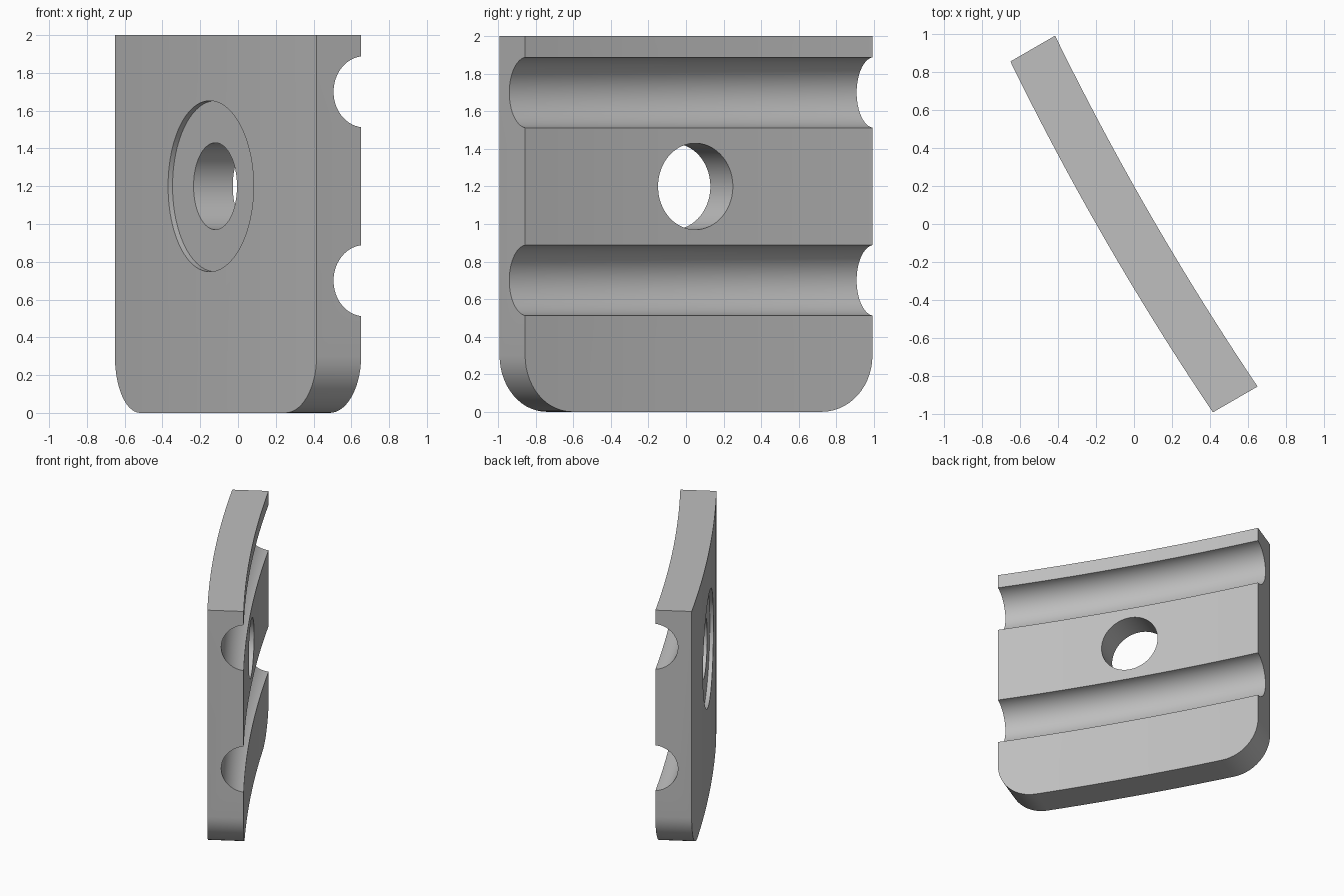
import bpy, bmesh
from math import sin, cos, pi, radians
from mathutils import Matrix, Vector

cube = bpy.data.objects.get("Cube")
if cube:
    bpy.data.objects.remove(cube, do_unlink=True)

HALF_LEN, HALF_THICK, HEIGHT = 1.068, 0.136, 2.0
SAG, CORNER = 0.037, 0.30


def bow(y):
    """Sideways offset of the gently bowed plate at a distance along it."""
    return -SAG * (1 - (y / HALF_LEN) ** 2)


def make_object(name, bm):
    bmesh.ops.recalc_face_normals(bm, faces=bm.faces)
    mesh = bpy.data.meshes.new(name)
    bm.to_mesh(mesh)
    bm.free()
    obj = bpy.data.objects.new(name, mesh)
    bpy.context.collection.objects.link(obj)
    return obj


def loft(name, rings):
    """Join a row of equal cross-sections into a closed solid."""
    bm = bmesh.new()
    loops = [[bm.verts.new(p) for p in ring] for ring in rings]
    for a, b in zip(loops, loops[1:]):
        for i in range(len(a)):
            j = (i + 1) % len(a)
            bm.faces.new((a[i], a[j], b[j], b[i]))
    bm.faces.new(loops[0])
    bm.faces.new(loops[-1])
    return make_object(name, bm)


def cylinder_x(name, radius, x0, x1, z):
    """Round cutter running across the plate thickness."""
    bm = bmesh.new()
    place = Matrix.Translation(Vector(((x0 + x1) / 2, 0, z))) @ Matrix.Rotation(pi / 2, 4, 'Y')
    bmesh.ops.create_cone(bm, cap_ends=True, segments=96, radius1=radius,
                          radius2=radius, depth=x1 - x0, matrix=place)
    return make_object(name, bm)


def groove(name, z, radius=0.1886, steps=30):
    """Round channel cutter that follows the bow of the plate."""
    rings = []
    for i in range(steps + 1):
        y = (2 * i / steps - 1) * (HALF_LEN + 0.1)
        x = bow(y) + HALF_THICK + 0.02
        rings.append([(x + radius * cos(a), y, z + radius * sin(a))
                      for a in (2 * pi * k / 64 for k in range(64))])
    return loft(name, rings)


# Plate: bowed slab with rounded lower corners
inner = HALF_LEN - CORNER
angles = [pi / 2 * k / 14 for k in range(15)]
side = [(inner + CORNER * sin(a), CORNER * (1 - cos(a))) for a in angles]
middle = [(inner * (2 * i / 20 - 1), 0) for i in range(1, 20)]
outline = [(-y, z) for y, z in reversed(side)] + middle + side
plate = loft("clamp_plate", [
    [(bow(y) - HALF_THICK, y, z), (bow(y) + HALF_THICK, y, z),
     (bow(y) + HALF_THICK, y, HEIGHT), (bow(y) - HALF_THICK, y, HEIGHT)]
    for y, z in outline])

# Two channels, bolt hole and shallow washer recess
cutters = [
    groove("upper_groove_cutter", 1.70),
    groove("lower_groove_cutter", 0.70),
    cylinder_x("recess_cutter", 0.4525, -0.5, -HALF_THICK - 0.003, 1.2),
    cylinder_x("bolt_hole_cutter", 0.23, -0.6, 0.6, 1.2),
]
bpy.ops.object.select_all(action='DESELECT')
bpy.context.view_layer.objects.active = plate
plate.select_set(True)
for cutter in cutters:
    cutter.hide_render = True
    mod = plate.modifiers.new("cut", 'BOOLEAN')
    mod.operation, mod.solver, mod.object = 'DIFFERENCE', 'EXACT', cutter
    bpy.ops.object.modifier_apply(modifier=mod.name)
    bpy.data.objects.remove(cutter, do_unlink=True)

# Plain grey metal
grey = bpy.data.materials.new("plain_grey")
grey.use_nodes = True
colour = (0.52, 0.52, 0.52, 1)
grey.diffuse_color = colour
grey.node_tree.nodes["Principled BSDF"].inputs["Base Color"].default_value = colour
plate.data.materials.clear()
plate.data.materials.append(grey)

bpy.ops.object.shade_smooth_by_angle(angle=radians(30))
plate.rotation_euler.z = radians(30)
